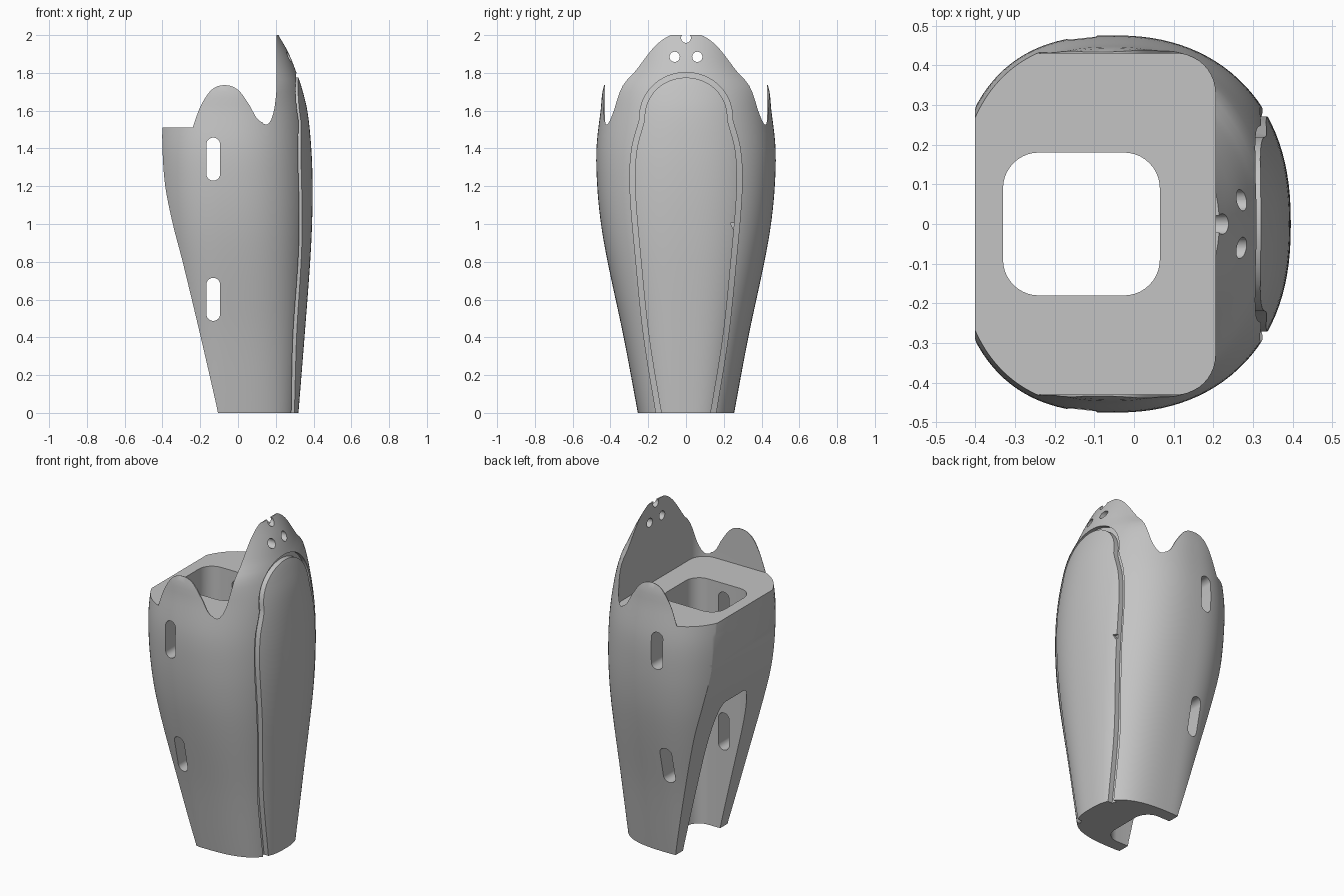
import bpy, bmesh, math

if "Cube" in bpy.data.objects:
    bpy.data.objects.remove(bpy.data.objects["Cube"])

CENTER = -0.05   # x of the widest line of the shell


def smooth(knots, t):
    """Hermite curve through (t, value) knots."""
    t = min(max(t, knots[0][0]), knots[-1][0])

    def slope(i):
        a, b = knots[max(i - 1, 0)], knots[min(i + 1, len(knots) - 1)]
        return (b[1] - a[1]) / (b[0] - a[0])
    i = max(k for k in range(len(knots) - 1) if knots[k][0] <= t)
    (t0, v0), (t1, v1) = knots[i], knots[i + 1]
    h = t1 - t0
    s = (t - t0) / h
    return ((2*s**3 - 3*s**2 + 1) * v0 + (s**3 - 2*s**2 + s) * h * slope(i)
            + (3*s**2 - 2*s**3) * v1 + (s**3 - s**2) * h * slope(i + 1))


LEVELS = [0, .4, .8, 1, 1.2, 1.4, 1.6, 1.74, 1.8, 1.9, 2]
FRONT = list(zip(LEVELS, [.32, .352, .382, .392, .395, .388, .367, .332, .31, .27, .215]))
WIDTH = list(zip(LEVELS, [.255, .33, .415, .45, .47, .474, .452, .432, .38, .325, .3]))
BACK = [(0, -.105), (.4, -.197), (.8, -.293), (1, -.345), (1.2, -.385), (1.4, -.4), (1.6, -.4)]


def power(z):
    return 2.8 - 0.4 * z


def surface_x(y, z):
    """Outer x of the shell at the given y and z."""
    w, n = smooth(WIDTH, z), power(z)
    return CENTER + (smooth(FRONT, z) - CENTER) * (1 - min(abs(y) / w, 1)**n)**(1 / n)


def mesh_object(name, verts, faces):
    mesh = bpy.data.meshes.new(name)
    bm = bmesh.new()
    vs = [bm.verts.new(v) for v in verts]
    for f in faces:
        bm.faces.new([vs[i] for i in f])
    bmesh.ops.recalc_face_normals(bm, faces=bm.faces)
    bm.to_mesh(mesh)
    bm.free()
    obj = bpy.data.objects.new(name, mesh)
    bpy.context.collection.objects.link(obj)
    return obj


def loft(name, rings, closed=False):
    """Skin equal rings; cap the ends, or join them when closed."""
    n, m = len(rings[0]), len(rings)
    faces = [[r*n + i, r*n + (i+1) % n, (r+1) % m*n + (i+1) % n, (r+1) % m*n + i]
             for r in range(m if closed else m - 1) for i in range(n)]
    if not closed:
        faces += [list(range(n)), [(m-1)*n + i for i in range(n)]]
    return mesh_object(name, [v for r in rings for v in r], faces)


def prism(name, points, axis, lo, hi):
    """Extrude a 2D outline along one axis."""
    def place(p, d):
        v = list(p)
        v.insert("xyz".index(axis), d)
        return v
    return loft(name, [[place(p, d) for p in points] for d in (lo, hi)])


def rounded(x0, x1, y0, y1, r, steps=10):
    pts = []
    for k, (cx, cy) in enumerate([(x1-r, y1-r), (x0+r, y1-r), (x0+r, y0+r), (x1-r, y0+r)]):
        for s in range(steps + 1):
            a = math.pi / 2 * (k + s / steps)
            pts.append((cx + r*math.cos(a), cy + r*math.sin(a)))
    return pts


def circle(cx, cy, r, n=24):
    return [(cx + r*math.cos(2*math.pi*i/n), cy + r*math.sin(2*math.pi*i/n)) for i in range(n)]


# Outer shell: rounded sections lofted upward
def section(z, count=112):
    w, n = smooth(WIDTH, z), power(z)
    ring = []
    for i in range(count):
        a = 2 * math.pi * i / count
        c, s = math.cos(a), math.sin(a)
        rad, e = (smooth(FRONT, z) - CENTER, n) if c > 0 else (w * 0.85, 2.5)
        ring.append((CENTER + math.copysign(abs(c)**(2/e), c) * rad,
                     math.copysign(abs(s)**(2/e), s) * w, z))
    return ring


shell = loft("shin_shell", [section(2 * k / 60) for k in range(61)])
cutters = []

# Flat tapering back
back = [(smooth(BACK, z), z) for z in [-.05 + 2.15*k/50 for k in range(51)]]
cutters.append(prism("back_cut", back + [(-.9, 2.1), (-.9, -.05)], "y", -1, 1))

# Wavy top rim
RIM = [(-.24, 1.51), (-.2, 1.62), (-.14, 1.71), (-.07, 1.735), (0, 1.71), (.06, 1.63),
       (.1, 1.56), (.14, 1.54), (.175, 1.6), (.195, 1.7), (.205, 1.85)]
rim = [(x, smooth(RIM, x)) for x in [-.24 + .445*k/60 for k in range(61)]]
cutters.append(prism("rim_cut", [(-.8, 1.51)] + rim + [(.205, 2.2), (-.8, 2.2)], "y", -1, 1))

# Upper pocket and the shaft running through to the bottom
cutters.append(prism("pocket_cut", rounded(-.8, .205, -.43, .43, .1), "z", 1.51, 2.3))
cutters.append(prism("shaft_cut", rounded(-.33, .065, -.18, .18, .09), "z", -.2, 1.7))

# Side slots
for z0, z1 in ((.487, .715), (1.23, 1.457)):
    cutters.append(prism("slot_cut", rounded(-.167, -.095, z0, z1, .0355), "y", -1, 1))

# Crest holes, top notch and the small mark beside the panel
for y in (-.06, .06):
    cutters.append(prism("crest_hole_cut", circle(y, 1.885, .027), "x", .1, .6))
cutters.append(prism("top_notch_cut", circle(0, 1.985, .026), "x", .1, .6))
cutters.append(prism("mark_cut", [(.235, 1.005), (.262, 1.005), (.252, .97)], "x", .33, .6))

# Groove around the front panel, following the surface
PANEL = [(-.05, .15), (.4, .223), (.8, .265), (1.2, .297), (1.4, .287), (1.55, .247)]
side = [(smooth(PANEL, z), z) for z in [-.05 + 1.6*k/40 for k in range(41)]]
arch = [(.247*math.cos(a), 1.55 + .252*math.sin(a)**.92)
        for a in [math.pi/2*k/24 for k in range(1, 24)]]
half = side + arch
path = half + [(0, 1.802)] + [(-y, z) for y, z in reversed(half)]
rings = []
for i, (y, z) in enumerate(path):
    p, q = path[max(i-1, 0)], path[min(i+1, len(path)-1)]
    dy, dz = q[0]-p[0], q[1]-p[1]
    d = math.hypot(dy, dz)
    yi, zi = y - dz/d*.027, z + dy/d*.027
    rings.append([(surface_x(y, z) - .025, y, z), (.6, y, z),
                  (.6, yi, zi), (surface_x(yi, zi) - .03, yi, zi)])
cutters.append(loft("groove_cut", rings))

# Carve everything out of the shell
bpy.context.view_layer.objects.active = shell
for cutter in cutters:
    mod = shell.modifiers.new("carve", "BOOLEAN")
    mod.operation, mod.solver, mod.object = "DIFFERENCE", "EXACT", cutter
    bpy.ops.object.modifier_apply(modifier=mod.name)
    bpy.data.objects.remove(cutter)

# Plain grey finish
grey = bpy.data.materials.new("light_grey")
grey.use_nodes = True
grey.diffuse_color = (.55, .55, .55, 1)
grey.node_tree.nodes["Principled BSDF"].inputs["Base Color"].default_value = (.55, .55, .55, 1)
shell.data.materials.clear()
shell.data.materials.append(grey)
for poly in shell.data.polygons:
    poly.material_index = 0

bpy.ops.object.select_all(action="DESELECT")
shell.select_set(True)
bpy.ops.object.shade_smooth_by_angle(angle=math.radians(30))
